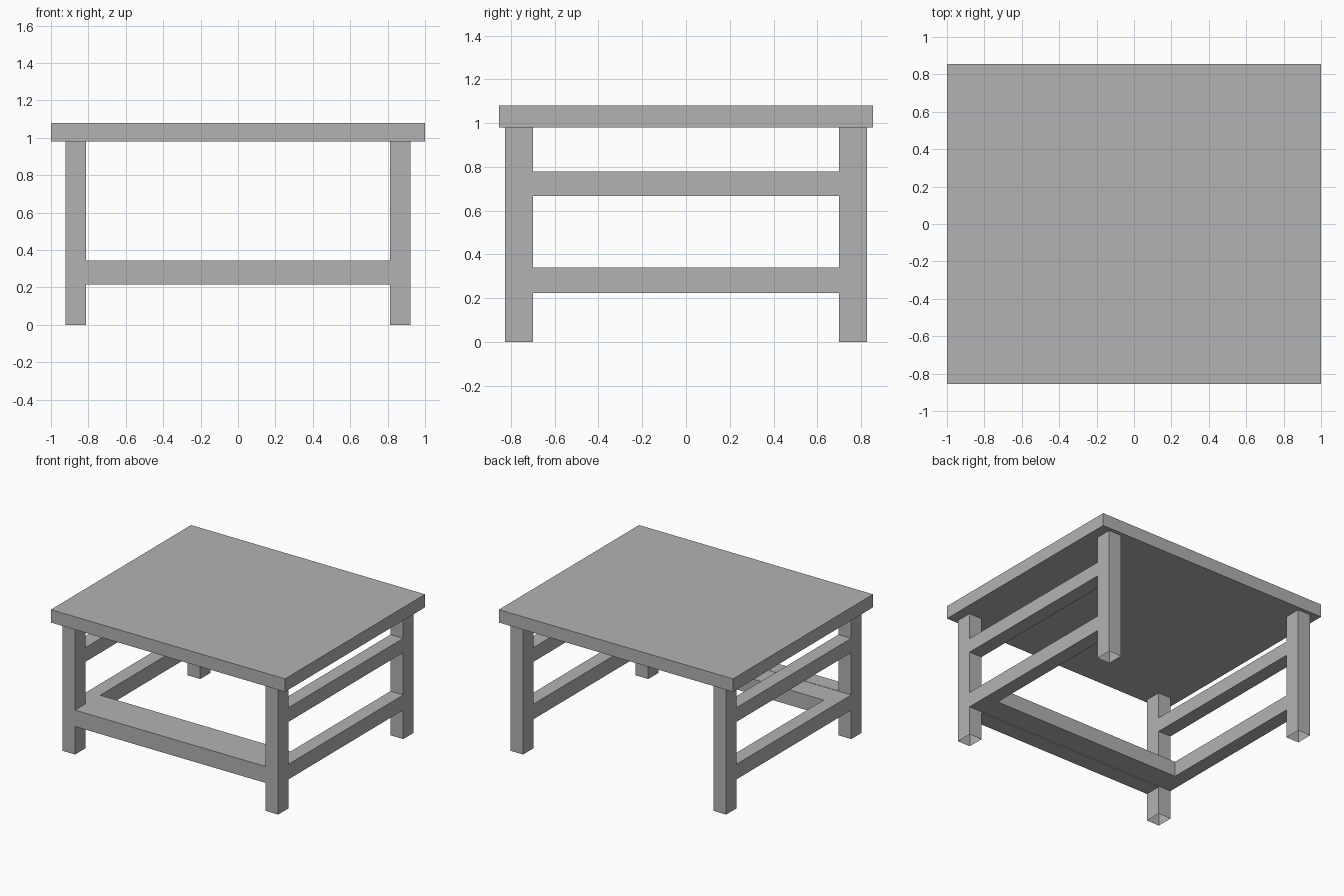
import bpy
import bmesh

cube = bpy.data.objects.get("Cube")
if cube:
    bpy.data.objects.remove(cube, do_unlink=True)

# Single grey finish
grey = bpy.data.materials.new("plain_grey")
grey.use_nodes = True
colour = (0.448, 0.448, 0.448, 1)
grey.diffuse_color = colour
grey.node_tree.nodes["Principled BSDF"].inputs["Base Color"].default_value = colour


def box(name, xs, ys, zs, open_bottom=False):
    """Box spanning three ranges, optionally without its bottom face."""
    bm = bmesh.new()
    bmesh.ops.create_cube(bm, size=1)
    for v in bm.verts:
        v.co = [r[0] if c < 0 else r[1] for c, r in zip(v.co, (xs, ys, zs))]
    bm.normal_update()
    if open_bottom:
        bottom = [f for f in bm.faces if f.normal.z < -0.9]
        bmesh.ops.delete(bm, geom=bottom, context="FACES")
    mesh = bpy.data.meshes.new(name)
    bm.to_mesh(mesh)
    bm.free()
    mesh.materials.append(grey)
    obj = bpy.data.objects.new(name, mesh)
    bpy.context.collection.objects.link(obj)
    return obj


def span(side, inner, outer):
    return sorted((side * inner, side * outer))


leg_in_x, leg_out_x = 0.813, 0.922
leg_in_y, leg_out_y = 0.70, 0.827
top_z = 0.98

# Table top
box("table_top", (-1, 1), (-0.855, 0.855), (top_z, 1.08))

for side, label in ((1, "left"), (-1, "right")):
    xs = span(side, leg_in_x, leg_out_x)
    # Hollow legs, open at the floor
    for end, place in ((-1, "front"), (1, "back")):
        box(f"{place}_{label}_leg", xs, span(end, leg_in_y, leg_out_y),
            (0, top_z), open_bottom=True)
    # Side rails
    box(f"{label}_upper_rail", xs, (-leg_in_y, leg_in_y), (0.668, 0.778))
    box(f"{label}_lower_rail", xs, (-leg_in_y, leg_in_y), (0.224, 0.341))
    # Half of the board behind the front rail
    box(f"{label}_foot_board", span(side, 0, leg_in_x), (-leg_in_y, -0.52),
        (0.224, 0.341))

# Front rail
box("front_rail", (-leg_in_x, leg_in_x), (-leg_out_y, -leg_in_y), (0.216, 0.343))
